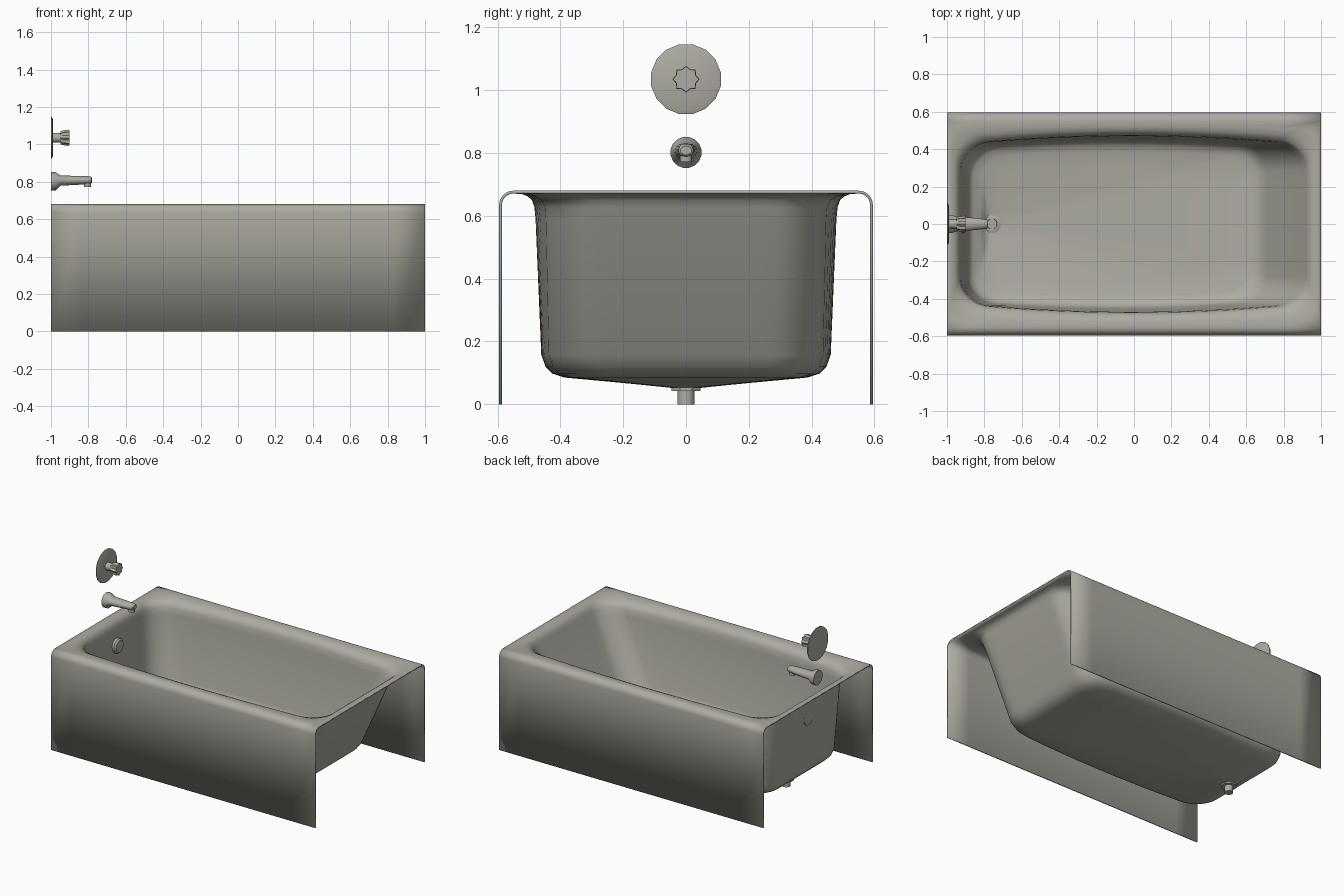
import bpy, bmesh, math
from mathutils import Vector

if "Cube" in bpy.data.objects:
    bpy.data.objects.remove(bpy.data.objects["Cube"])

mat = bpy.data.materials.new("warm_grey")
mat.diffuse_color = (0.42, 0.41, 0.36, 1)
mat.use_nodes = True
mat.node_tree.nodes["Principled BSDF"].inputs["Base Color"].default_value = mat.diffuse_color


def finish(bm, name, angle=35):
    me = bpy.data.meshes.new(name)
    bm.to_mesh(me)
    bm.free()
    ob = bpy.data.objects.new(name, me)
    bpy.context.collection.objects.link(ob)
    me.materials.append(mat)
    bpy.ops.object.select_all(action='DESELECT')
    ob.select_set(True)
    bpy.context.view_layer.objects.active = ob
    bpy.ops.object.shade_smooth_by_angle(angle=math.radians(angle))
    return ob


def skin(bm, rings):
    loops = [[bm.verts.new(p) for p in r] for r in rings]
    n = len(loops[0])
    for a, b in zip(loops, loops[1:]):
        for i in range(n):
            j = (i + 1) % n
            bm.faces.new((a[i], a[j], b[j], b[i]))
    return loops


def tube(name, rings, axis='X', sides=16, y=0, x=0, star=1.0, angle=35):
    """Capped loft; rings are (position, centre z, radius y, radius z) along X,
    or (z, radius) along Z at x, y. star < 1 pulls in every second point."""
    bm = bmesh.new()
    out = []
    for k in rings:
        pts = []
        for i in range(sides):
            t = 2 * math.pi * (i + 0.5 * (star == 1)) / sides
            f = star if i % 2 else 1
            c, s = f * math.cos(t), f * math.sin(t)
            if axis == 'X':
                pts.append((k[0], y + k[2] * c, k[1] + k[3] * s))
            else:
                pts.append((x + k[1] * c, y + k[1] * s, k[0]))
        out.append(pts)
    loops = skin(bm, out)
    bm.faces.new(loops[0])
    bm.faces.new(loops[-1])
    bmesh.ops.recalc_face_normals(bm, faces=bm.faces)
    return finish(bm, name, angle)


def ring(x0, x1, hy, r, bow, z, k=8, m=12):
    """Rounded rectangle whose long sides bow outward in the middle."""
    pts = []
    corners = [(x1 - r, hy - r), (x0 + r, hy - r), (x0 + r, r - hy), (x1 - r, r - hy)]
    for q in range(4):
        cx, cy = corners[q]
        for i in range(k + 1):
            t = math.pi / 2 * (q + i / k)
            pts.append(Vector((cx + r * math.cos(t), cy + r * math.sin(t), z)))
        nx, ny = corners[(q + 1) % 4]
        t = math.pi / 2 * (q + 1)
        a = pts[-1].copy()
        b = Vector((nx + r * math.cos(t), ny + r * math.sin(t), z))
        pts += [a.lerp(b, i / m) for i in range(1, m)]
    xc, hx = (x0 + x1) / 2, (x1 - x0) / 2
    for p in pts:
        p.y *= 1 - bow * ((p.x - xc) / hx) ** 2
    return pts


# tub: rim, basin walls, floor falling to the drain
DX = -0.76
rings = [ring(*a) for a in (
    (-1, 1, 0.55, 0, 0, 0.68),
    (-0.975, 0.975, 0.52, 0.09, 0.03, 0.678),
    (-0.955, 0.95, 0.50, 0.13, 0.06, 0.670),
    (-0.938, 0.93, 0.483, 0.15, 0.09, 0.655),
    (-0.93, 0.92, 0.474, 0.15, 0.10, 0.63),
    (-0.925, 0.90, 0.470, 0.15, 0.10, 0.59),
    (-0.89, 0.71, 0.452, 0.15, 0.08, 0.16),
    (-0.88, 0.685, 0.440, 0.15, 0.08, 0.125),
    (-0.86, 0.66, 0.42, 0.15, 0.08, 0.105),
    (-0.82, 0.62, 0.385, 0.15, 0.08, 0.094))]
edge = rings[-1]
drain = Vector((DX, 0, 0.06))
for f in (0.75, 0.5, 0.3, 0.15, 0):
    new = []
    for p in edge:
        d = p - drain
        hub = drain + Vector((d.x, d.y, 0)).normalized() * 0.035
        new.append(hub.lerp(p, f))
    rings.append(new)
bm = bmesh.new()
loops = skin(bm, rings)
bm.faces.new(loops[-1])
bmesh.ops.remove_doubles(bm, verts=bm.verts, dist=1e-5)

# front and back aprons, extruded from the long rim edges
for side in (1, -1):
    cur = [e for e in bm.edges if all(v.co.y * side > 0.5499 for v in e.verts)]
    steps = [(0.55 + 0.045 * math.sin(a), 0.635 + 0.045 * math.cos(a))
             for a in (math.pi / 12 * i for i in range(1, 7))] + [(0.595, 0)]
    for y, z in steps:
        g = bmesh.ops.extrude_edge_only(bm, edges=cur)["geom"]
        for v in (v for v in g if isinstance(v, bmesh.types.BMVert)):
            v.co.y, v.co.z = y * side, z
        vs = {v for v in g if isinstance(v, bmesh.types.BMVert)}
        cur = [e for e in g if isinstance(e, bmesh.types.BMEdge)
               and all(v in vs for v in e.verts)]
bmesh.ops.recalc_face_normals(bm, faces=bm.faces)
low = min(bm.faces, key=lambda f: (f.calc_center_median() - drain).length)
if low.normal.z < 0:
    bmesh.ops.reverse_faces(bm, faces=bm.faces)
tub = finish(bm, "bathtub", 40)
sol = tub.modifiers.new("thickness", 'SOLIDIFY')
sol.thickness = 0.009
sol.offset = -1

# drain: flange, cross bars and tail pipe
tube("drain_flange", [(0.042, 0.05), (0.062, 0.05), (0.066, 0.042), (0.066, 0.030),
                      (0.061, 0.028)], 'Z', 8, x=DX)
tube("drain_pipe", [(0, 0.027), (0.05, 0.027)], 'Z', 16, x=DX)
for name, sx, sy in (("drain_bar_long", 0.056, 0.008), ("drain_bar_cross", 0.008, 0.056)):
    bm = bmesh.new()
    bmesh.ops.create_cube(bm, size=1)
    for v in bm.verts:
        v.co = Vector((DX + v.co.x * sx, v.co.y * sy, 0.063 + v.co.z * 0.005))
    finish(bm, name)

# overflow plate on the drain-end wall
tube("overflow_plate", [(-0.93, 0.51, 0.05, 0.05), (-0.905, 0.51, 0.05, 0.05),
                        (-0.895, 0.51, 0.04, 0.04)], sides=16)

# wall valve: plate, stem, fluted knob
ZV = 1.035
tube("valve_plate", [(-1, ZV, 0.113, 0.113), (-0.995, ZV, 0.113, 0.113),
                     (-0.99, ZV, 0.10, 0.10)], sides=16)
tube("valve_stem", [(-0.992, ZV, 0.026, 0.026), (-0.945, ZV, 0.026, 0.026)])
tube("valve_knob", [(-0.95, ZV, 0.034, 0.034), (-0.94, ZV, 0.038, 0.038),
                    (-0.91, ZV, 0.043, 0.043), (-0.90, ZV, 0.041, 0.041)],
     star=0.8, angle=25)

# spout with flared base and outlet
tube("spout", [(-1, 0.802, 0.05, 0.05), (-0.975, 0.802, 0.05, 0.05),
               (-0.95, 0.806, 0.040, 0.028), (-0.88, 0.807, 0.036, 0.025),
               (-0.80, 0.808, 0.027, 0.022), (-0.785, 0.808, 0.024, 0.019),
               (-0.78, 0.808, 0.018, 0.014)], sides=16)
tube("spout_outlet", [(0.772, 0.02), (0.80, 0.02)], 'Z', 12, x=-0.805)
